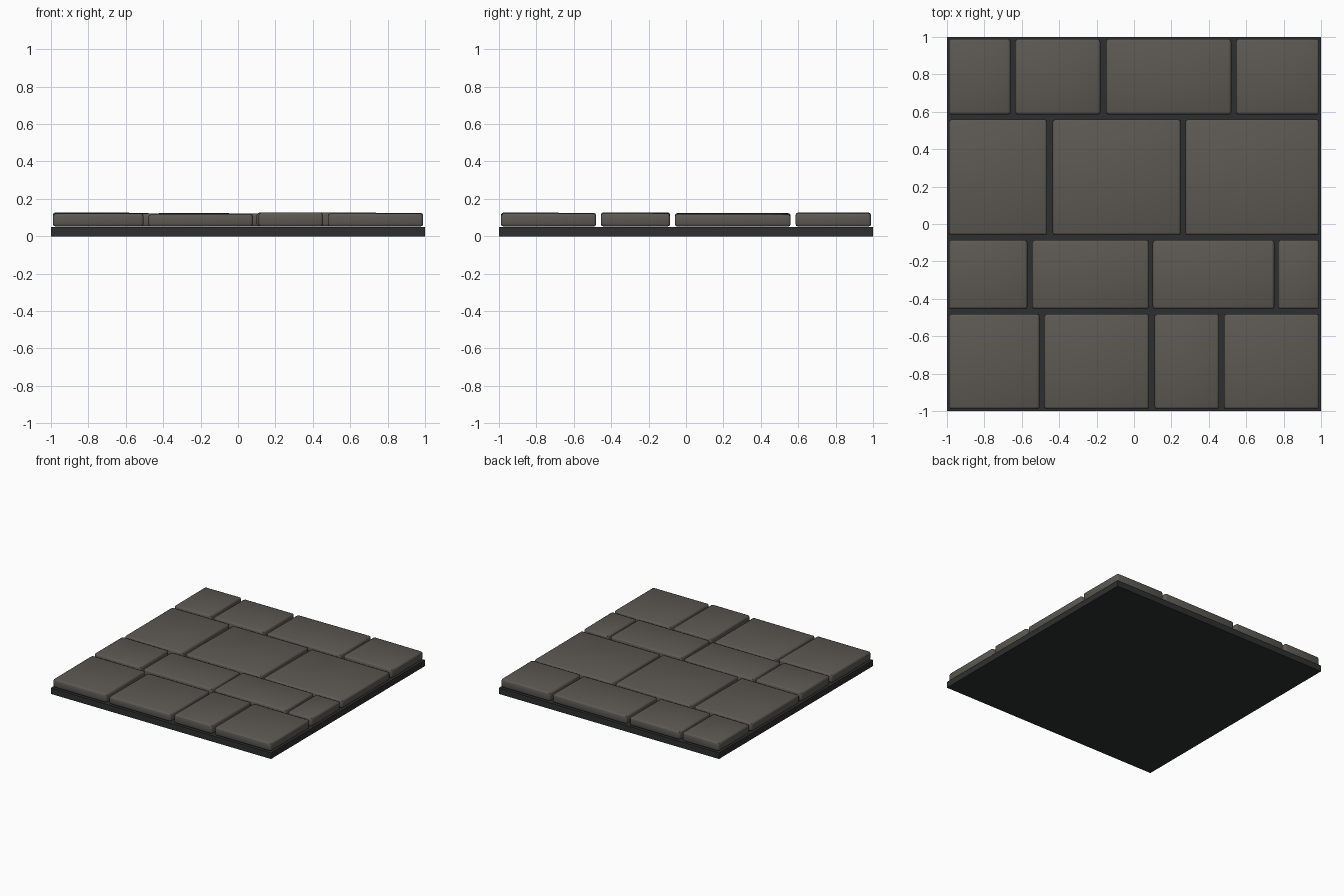
import bpy, bmesh, random
from mathutils import Matrix

if "Cube" in bpy.data.objects:
    bpy.data.objects.remove(bpy.data.objects["Cube"])

random.seed(4)


def material(name, rgb):
    m = bpy.data.materials.new(name)
    m.diffuse_color = (*rgb, 1)
    m.use_nodes = True
    m.node_tree.nodes["Principled BSDF"].inputs["Base Color"].default_value = m.diffuse_color
    return m


STONE = material("warm grey stone", (0.107, 0.099, 0.086))
MORTAR = material("dark mortar", (0.027, 0.028, 0.029))


def block(name, x0, x1, y0, y1, z0, z1, mat, bevel=0.0, tilt=0.0):
    bm = bmesh.new()
    size = Matrix.Diagonal((x1 - x0, y1 - y0, z1 - z0, 1))
    bmesh.ops.create_cube(bm, size=1, matrix=size)
    # slightly uneven hand-cut top
    for v in bm.verts:
        if v.co.z > 0:
            v.co.z += random.uniform(-tilt, tilt)
    if bevel:
        bmesh.ops.bevel(bm, geom=bm.edges[:], offset=bevel, segments=2,
                        profile=0.5, affect='EDGES')
    me = bpy.data.meshes.new(name)
    bm.to_mesh(me)
    bm.free()
    me.materials.append(mat)
    ob = bpy.data.objects.new(name, me)
    ob.location = ((x0 + x1) / 2, (y0 + y1) / 2, (z0 + z1) / 2)
    bpy.context.collection.objects.link(ob)
    if bevel:
        bpy.ops.object.select_all(action='DESELECT')
        ob.select_set(True)
        bpy.context.view_layer.objects.active = ob
        bpy.ops.object.shade_smooth_by_angle(angle=0.8)
    return ob


# mortar bed
block("mortar_base", -1, 1, -1, 1, 0, 0.05, MORTAR)

# courses of paving stones: y range, then (x start, x end, top height)
rows = [
    (0.585, 0.99, [(-0.99, -0.66, .125), (-0.635, -0.18, .122),
                   (-0.15, 0.52, .123), (0.545, 0.99, .124)]),
    (-0.06, 0.56, [(-0.99, -0.465, .122), (-0.435, 0.25, .122),
                   (0.275, 0.99, .119)]),
    (-0.455, -0.085, [(-0.99, -0.57, .126), (-0.545, 0.08, .119),
                      (0.10, 0.75, .126), (0.77, 0.99, .124)]),
    (-0.99, -0.48, [(-0.99, -0.505, .123), (-0.48, 0.08, .116),
                    (0.11, 0.455, .126), (0.48, 0.99, .122)]),
]
for r, (y0, y1, stones) in enumerate(rows):
    for i, (x0, x1, top) in enumerate(stones):
        block(f"paving_stone_{r + 1}_{i + 1}", x0, x1, y0, y1, 0.052, top,
              STONE, bevel=0.014, tilt=0.002)
